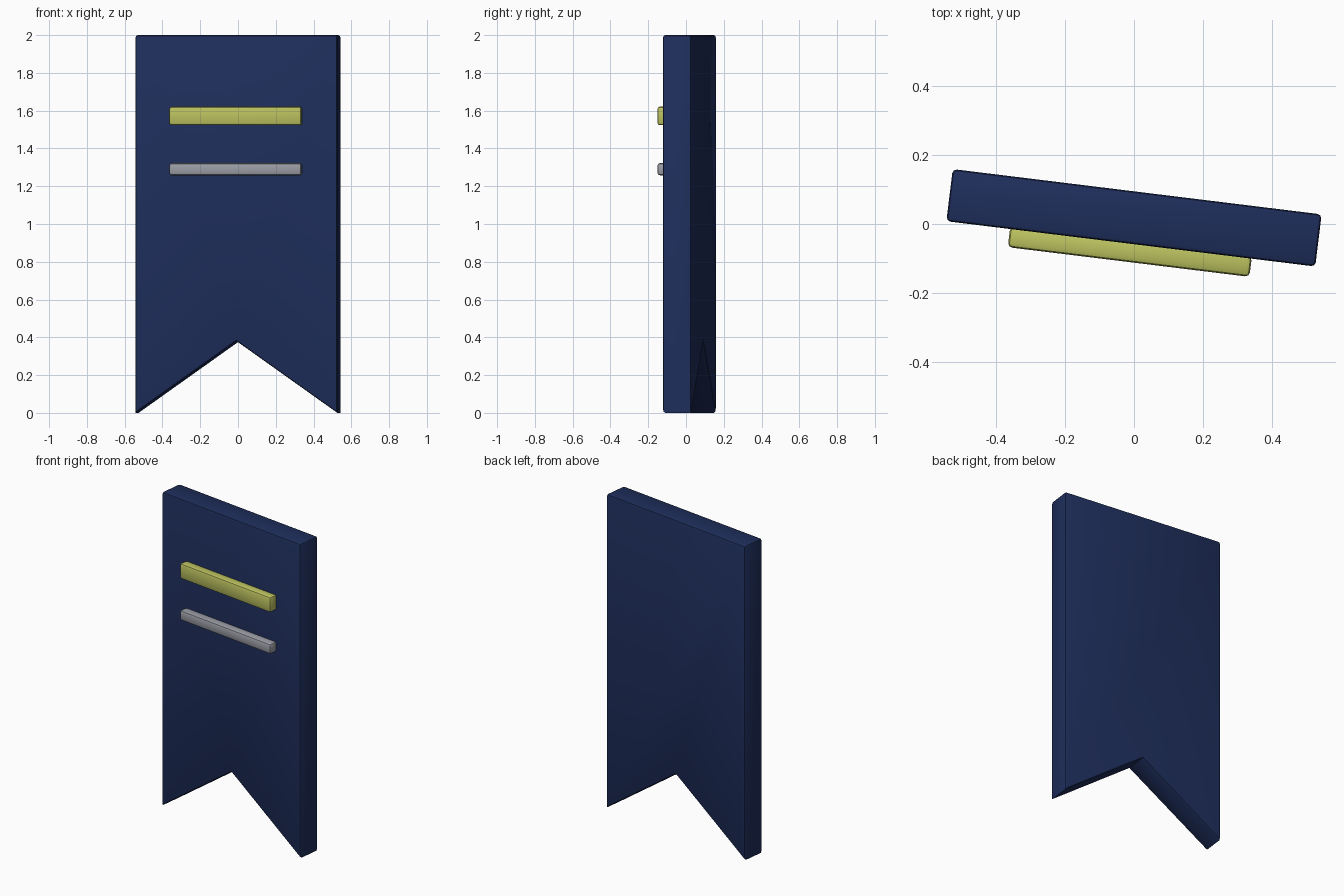
import bpy, bmesh
from math import radians
from mathutils import Matrix

if "Cube" in bpy.data.objects:
    bpy.data.objects.remove(bpy.data.objects["Cube"])

W, T, H, NOTCH = 1.076, 0.152, 2.0, 0.38
PLACE = Matrix.Translation((0, 0.018, 0)) @ Matrix.Rotation(radians(-7), 4, 'Z')


def finish(name, bm, color):
    bmesh.ops.recalc_face_normals(bm, faces=bm.faces)
    bm.transform(PLACE)
    mesh = bpy.data.meshes.new(name)
    bm.to_mesh(mesh)
    bm.free()
    obj = bpy.data.objects.new(name, mesh)
    bpy.context.collection.objects.link(obj)
    mat = bpy.data.materials.new(name + "_paint")
    mat.diffuse_color = (*color, 1)
    mat.use_nodes = True
    mat.node_tree.nodes["Principled BSDF"].inputs["Base Color"].default_value = mat.diffuse_color
    mesh.materials.append(mat)
    bpy.ops.object.select_all(action='DESELECT')
    bpy.context.view_layer.objects.active = obj
    obj.select_set(True)
    bpy.ops.object.shade_smooth_by_angle(angle=radians(35))


# Swallow-tailed banner slab; the two tail tips stay sharp
bm = bmesh.new()
profile = [(-W/2, 0), (0, NOTCH), (W/2, 0), (W/2, H), (-W/2, H)]
face = bm.faces.new([bm.verts.new((x, -T/2, z)) for x, z in profile])
ext = bmesh.ops.extrude_face_region(bm, geom=[face])
bmesh.ops.translate(bm, vec=(0, T, 0),
                    verts=[g for g in ext['geom'] if isinstance(g, bmesh.types.BMVert)])
bmesh.ops.recalc_face_normals(bm, faces=bm.faces)


def along_y(e):
    return abs(e.verts[0].co.y - e.verts[1].co.y) > 0.01


edges = [e for e in bm.edges if not (along_y(e) and e.verts[0].co.z < 1)]
bmesh.ops.bevel(bm, geom=edges, offset=0.012, segments=2, profile=0.5, affect='EDGES')
finish("banner", bm, (0.013, 0.027, 0.105))


# Raised stripes, sunk slightly into the front of the slab
def stripe(name, z0, z1, color):
    bm = bmesh.new()
    bmesh.ops.create_cube(bm, size=1)
    bm.transform(Matrix.Translation((0, -0.099, (z0 + z1) / 2))
                 @ Matrix.Diagonal((0.705, 0.06, z1 - z0, 1)))
    bmesh.ops.bevel(bm, geom=bm.edges[:], offset=0.013, segments=2,
                    profile=0.5, affect='EDGES')
    finish(name, bm, color)


stripe("upper_stripe", 1.523, 1.621, (0.50, 0.54, 0.115))
stripe("lower_stripe", 1.258, 1.322, (0.33, 0.34, 0.38))
